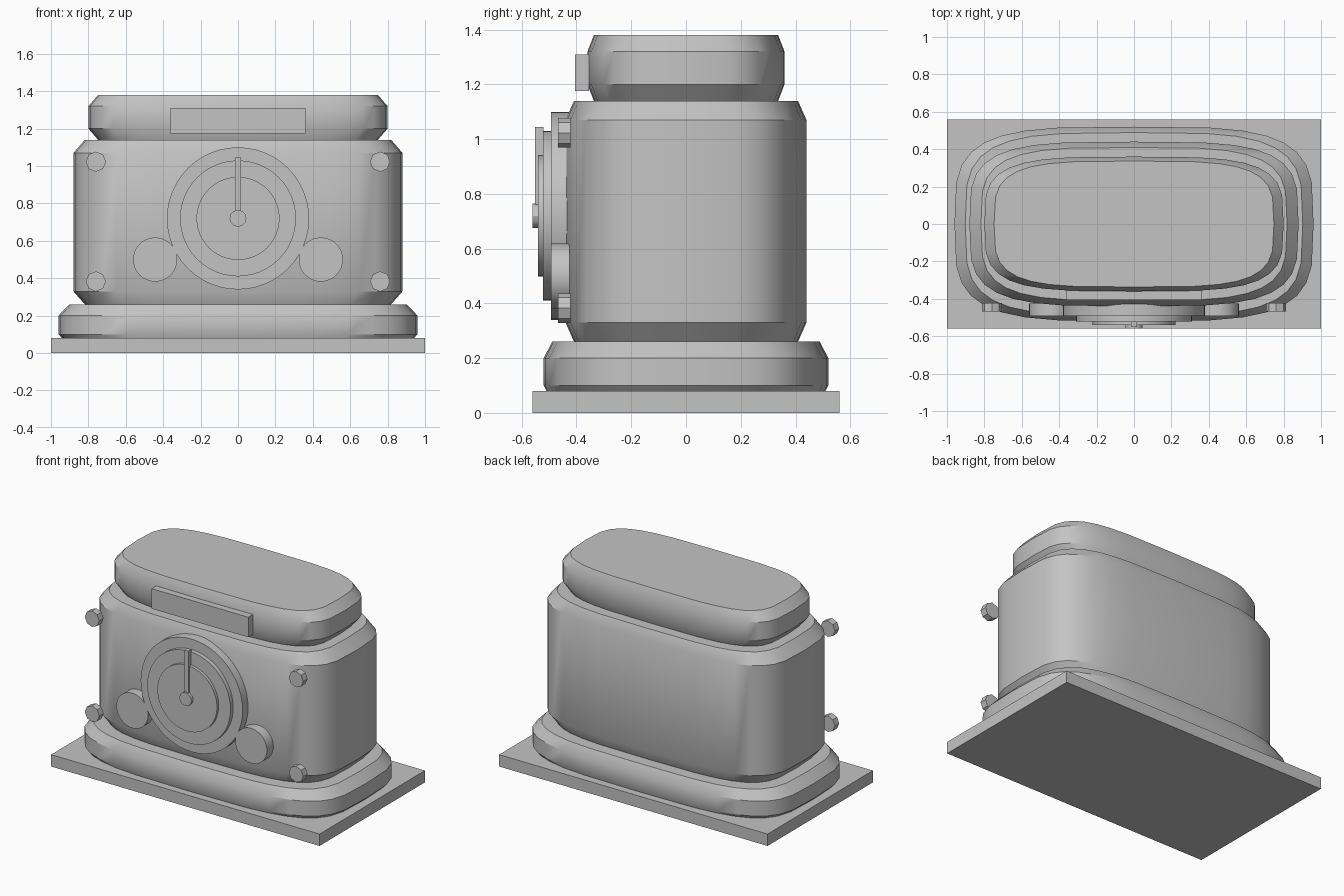
import bpy, bmesh
from math import sin, cos, pi, radians, copysign
from mathutils import Matrix

cube = bpy.data.objects.get("Cube")
if cube:
    bpy.data.objects.remove(cube)

grey = bpy.data.materials.new("plain_grey")
grey.use_nodes = True
COLOR = (0.55, 0.55, 0.55, 1)
grey.diffuse_color = COLOR
grey.node_tree.nodes["Principled BSDF"].inputs["Base Color"].default_value = COLOR


def finish(name, bm, smooth=True):
    bmesh.ops.recalc_face_normals(bm, faces=bm.faces)
    mesh = bpy.data.meshes.new(name)
    bm.to_mesh(mesh)
    bm.free()
    mesh.materials.append(grey)
    obj = bpy.data.objects.new(name, mesh)
    bpy.context.collection.objects.link(obj)
    if smooth:
        bpy.ops.object.select_all(action="DESELECT")
        obj.select_set(True)
        bpy.context.view_layer.objects.active = obj
        bpy.ops.object.shade_smooth_by_angle(angle=radians(30))
    return obj


def box(name, x, y, z):
    """Box from (low, high) ranges."""
    bm = bmesh.new()
    bmesh.ops.create_cube(bm, size=1)
    for v in bm.verts:
        v.co = [r[0] + (c + 0.5) * (r[1] - r[0]) for c, r in zip(v.co, (x, y, z))]
    return finish(name, bm, False)


def disc(name, x, z, radius, front, back, sides=48):
    """Cylinder whose axis runs front to back."""
    bm = bmesh.new()
    bmesh.ops.create_cone(bm, cap_ends=True, segments=sides, radius1=radius,
                          radius2=radius, depth=back - front)
    turn = Matrix.Rotation(pi / 2, 4, "X")
    place = Matrix.Translation((x, (front + back) / 2, z))
    bmesh.ops.transform(bm, matrix=place @ turn, verts=bm.verts)
    return finish(name, bm)


def soft_block(name, half_x, half_y, low, high, bevel, inset, sides=32, power=0.52):
    """Rounded-rectangle block with chamfered top and bottom rims."""
    def squash(c):
        return copysign(abs(c) ** power, c) if abs(c) > 1e-6 else 0

    bm = bmesh.new()
    levels = ((low, inset), (low + bevel, 1), (high - bevel, 1), (high, inset))
    rings = []
    for z, s in levels:
        angles = [2 * pi * i / sides for i in range(sides)]
        rings.append([bm.verts.new((half_x * s * squash(cos(a)),
                                    half_y * s * squash(sin(a)), z)) for a in angles])
    for a, b in zip(rings, rings[1:]):
        for i in range(sides):
            j = (i + 1) % sides
            bm.faces.new((a[i], a[j], b[j], b[i]))
    bm.faces.new(rings[0])
    bm.faces.new(rings[-1])
    return finish(name, bm)


# Stacked housing
box("ground_plate", (-1, 1), (-0.56, 0.56), (0, 0.08))
soft_block("plinth", 0.96, 0.52, 0.04, 0.26, 0.06, 0.94)
soft_block("main_body", 0.88, 0.44, 0.26, 1.14, 0.07, 0.93)
soft_block("top_cap", 0.80, 0.36, 1.14, 1.38, 0.06, 0.935)
box("front_label_plate", (-0.36, 0.36), (-0.405, -0.355), (1.175, 1.31))

# Dial on the front
DIAL_Z = 0.72
disc("dial_bezel", 0, DIAL_Z, 0.38, -0.493, -0.425)
disc("dial_ring", 0, DIAL_Z, 0.31, -0.522, -0.48)
disc("dial_face", 0, DIAL_Z, 0.222, -0.541, -0.51)
box("dial_pointer", (-0.016, 0.016), (-0.551, -0.52), (DIAL_Z, 1.045))
disc("dial_hub", 0, DIAL_Z, 0.045, -0.56, -0.53, 12)

# Knobs and corner bolts
for side, name in ((1, "left"), (-1, "right")):
    disc(name + "_knob", side * 0.443, 0.5, 0.118, -0.493, -0.425, 32)
    for z, level in ((0.383, "lower"), (1.023, "upper")):
        disc(f"{name}_{level}_bolt", side * 0.76, z, 0.054, -0.468, -0.422, 8)
